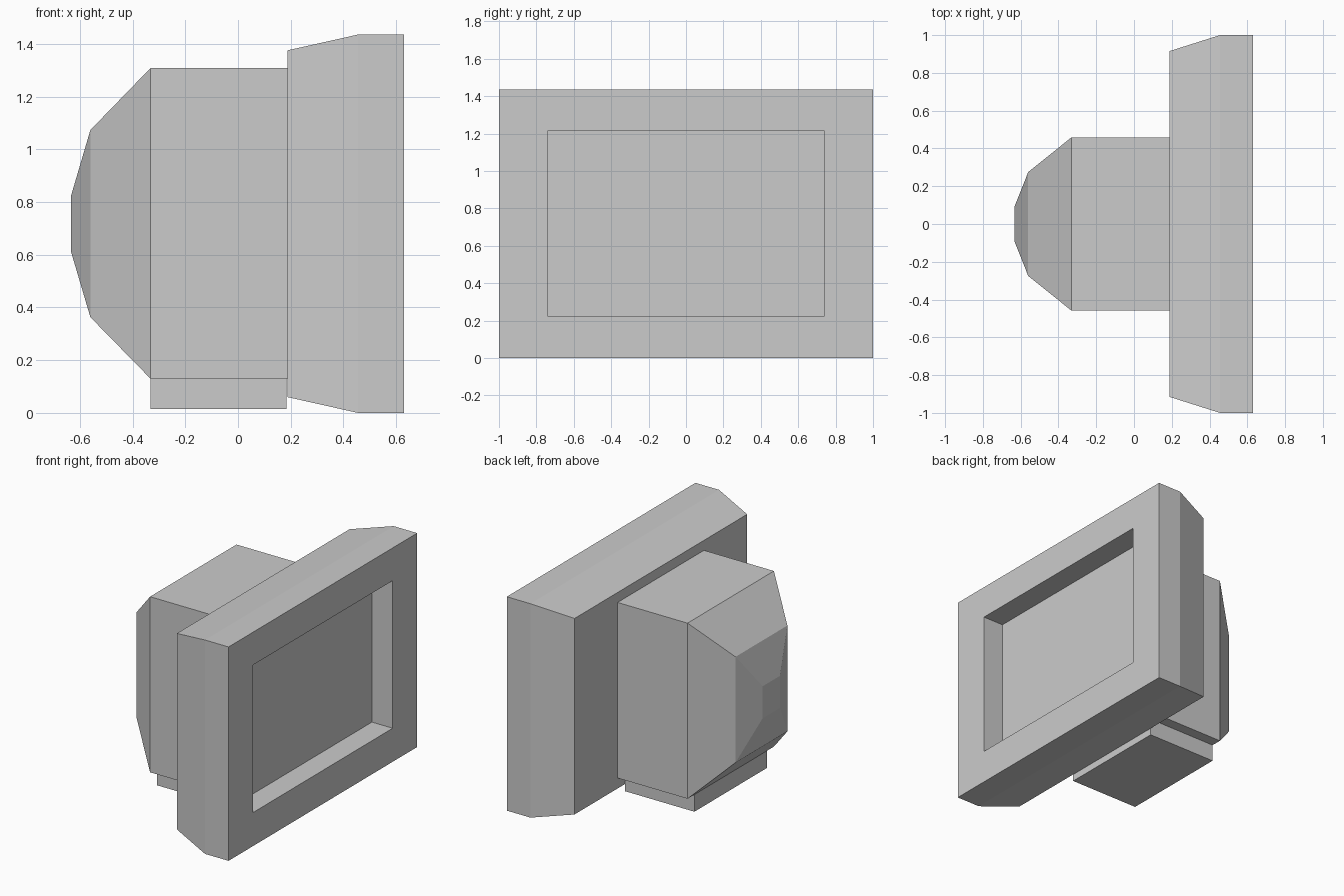
import bpy, bmesh

if "Cube" in bpy.data.objects:
    bpy.data.objects.remove(bpy.data.objects["Cube"])


def loft(name, rings, cap_start=True, cap_end=True):
    """Join rectangular rings (x, half_width, z_low, z_high) along x."""
    bm = bmesh.new()
    loops = []
    for x, w, lo, hi in rings:
        corners = [(-w, lo), (w, lo), (w, hi), (-w, hi)]
        loops.append([bm.verts.new((x, y, z)) for y, z in corners])
    for a, b in zip(loops, loops[1:]):
        for i in range(4):
            j = (i + 1) % 4
            bm.faces.new((a[i], a[j], b[j], b[i]))
    if cap_start:
        bm.faces.new(loops[0][::-1])
    if cap_end:
        bm.faces.new(loops[-1])
    bmesh.ops.recalc_face_normals(bm, faces=bm.faces)
    mesh = bpy.data.meshes.new(name)
    bm.to_mesh(mesh)
    bm.free()
    obj = bpy.data.objects.new(name, mesh)
    bpy.context.collection.objects.link(obj)
    return obj


# Screen frame: tapered back, flat rim, then inward to the recessed screen
loft("screen_frame", [
    (0.187, 0.915, 0.06, 1.375),
    (0.455, 1.0, 0.0, 1.435),
    (0.63, 1.0, 0.0, 1.435),
    (0.63, 0.74, 0.225, 1.215),
    (0.476, 0.74, 0.225, 1.215),
])

# Rear housing: straight box narrowing in steps to a small back plate
loft("rear_housing", [
    (-0.633, 0.092, 0.61, 0.825),
    (-0.56, 0.275, 0.363, 1.073),
    (-0.332, 0.458, 0.13, 1.308),
    (0.187, 0.458, 0.13, 1.308),
], cap_end=False)

# Base block under the housing
loft("base", [
    (-0.332, 0.385, 0.015, 0.13),
    (0.184, 0.385, 0.015, 0.13),
])
